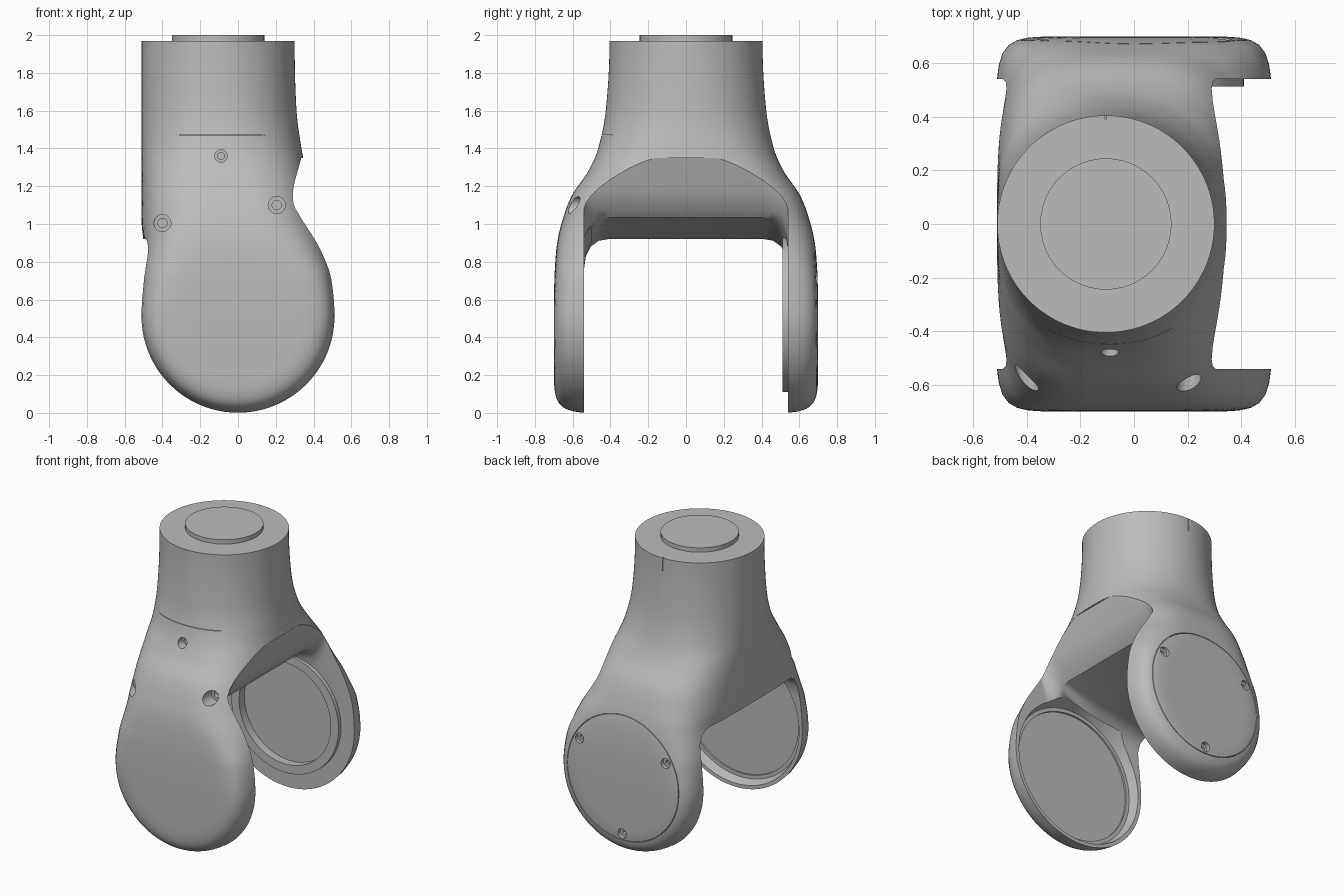
import bpy, bmesh, math

if "Cube" in bpy.data.objects:
    bpy.data.objects.remove(bpy.data.objects["Cube"], do_unlink=True)

NECK_X = -0.105
HUB_Z = 0.512
HUB_R = 0.515
BORE_Z = 0.52

grey = bpy.data.materials.new("satin grey")
grey.use_nodes = True
grey.diffuse_color = (0.5, 0.5, 0.5, 1)
grey.node_tree.nodes["Principled BSDF"].inputs["Base Color"].default_value = (0.5, 0.5, 0.5, 1)


def activate(obj):
    bpy.ops.object.select_all(action="DESELECT")
    obj.select_set(True)
    bpy.context.view_layer.objects.active = obj


def loft(name, rows):
    """Skin closed rings of equal length and cap both ends."""
    bm = bmesh.new()
    rings = [[bm.verts.new(p) for p in row] for row in rows]
    for low, high in zip(rings, rings[1:]):
        for i in range(len(low)):
            j = (i + 1) % len(low)
            bm.faces.new((low[i], low[j], high[j], high[i]))
    bm.faces.new(rings[0])
    bm.faces.new(rings[-1])
    bmesh.ops.recalc_face_normals(bm, faces=bm.faces)
    mesh = bpy.data.meshes.new(name)
    bm.to_mesh(mesh)
    bm.free()
    obj = bpy.data.objects.new(name, mesh)
    bpy.context.collection.objects.link(obj)
    return obj


def drum(name, x, z, radius, y_a, y_b, sides=64, taper=1):
    """Cylinder lying along y; taper scales the radius at the front end."""
    bpy.ops.mesh.primitive_cone_add(
        vertices=sides, radius1=radius, radius2=radius * taper, depth=abs(y_b - y_a),
        location=(x, (y_a + y_b) / 2, z), rotation=(math.pi / 2, 0, 0))
    obj = bpy.context.object
    obj.name = name
    return obj


def box(name, centre, size):
    bpy.ops.mesh.primitive_cube_add(size=1, location=centre)
    obj = bpy.context.object
    obj.name = name
    obj.scale = size
    return obj


def cut(target, cutter):
    """Subtract the cutter, then discard it."""
    cutter.hide_render = True
    activate(target)
    mod = target.modifiers.new("cut", "BOOLEAN")
    mod.operation = "DIFFERENCE"
    mod.solver = "EXACT"
    mod.object = cutter
    bpy.ops.object.modifier_apply(modifier=mod.name)
    bpy.data.objects.remove(cutter, do_unlink=True)


def finish(obj):
    obj.data.materials.clear()
    obj.data.materials.append(grey)
    activate(obj)
    bpy.ops.object.shade_smooth_by_angle(angle=math.radians(32))


# Fork sections above the hub: z, left x, right x, half depth, squareness
KEYS = [
    (HUB_Z, -HUB_R, HUB_R, .7, 10), (.7, -.507, .504, .697, 8),
    (.8, -.503, .486, .692, 6), (.9, -.5, .457, .682, 4.7),
    (1, -.51, .425, .66, 3.8), (1.15, -.51, .39, .605, 3.2),
    (1.28, -.51, .36, .517, 2.9), (1.4, -.51, .336, .465, 2.4),
    (1.6, -.51, .31, .425, 2.1), (1.97, -.51, .3, .405, 2),
]


def slope(i, c):
    if i in (0, len(KEYS) - 1):
        return 0
    a, b = KEYS[i - 1], KEYS[i + 1]
    return (b[c] - a[c]) / (b[0] - a[0])


def section(z):
    """Smoothly interpolated section values at a height."""
    i = max(k for k in range(len(KEYS) - 1) if KEYS[k][0] <= z)
    a, b = KEYS[i], KEYS[i + 1]
    h = b[0] - a[0]
    t = (z - a[0]) / h
    blend = t * t * (3 - 2 * t)
    return [a[c] + (b[c] - a[c]) * blend
            + h * slope(i, c) * t * (1 - t) ** 2
            + h * slope(i + 1, c) * t * t * (t - 1) for c in range(1, 5)]


def ring(z, count=128):
    """Section outline; below the hub it follows a disc with a rounded rim."""
    left, right, half, n = section(max(z, HUB_Z))
    drop = max(0, HUB_Z - z) / HUB_R
    width = math.sqrt(1 - drop * drop)
    points = []
    for k in range(count):
        a = math.tau * (k + 0.5) / count
        c, s = math.cos(a) * width, math.sin(a)
        low, high = 0, 2
        for _ in range(30):
            t = (low + high) / 2
            if (t * t * c * c + drop * drop) ** (n / 2) + abs(t * s) ** n < 1:
                low = t
            else:
                high = t
        points.append(((left + right) / 2 + (right - left) / 2 * t * c, half * t * s, z))
    return points


# Fork body: round neck blending into two round cheeks
heights = [HUB_Z * (1 - math.cos(math.pi / 2 * k / 26)) for k in range(1, 26)]
heights += [HUB_Z + (1.97 - HUB_Z) * k / 60 for k in range(61)]
fork = loft("fork_body", [ring(z) for z in heights])

# Gap between the cheeks, with filleted inner corners and a sloping roof
roof = [(-.8, .92), (-.45, .92), (-.1, .965), (.2, 1.035), (.24, 1.08),
        (.285, 1.17), (.335, 1.35), (.9, 1.36)]
fillet = [(.54, -.16), (.53, -.09), (.505, -.04), (.46, -.008), (.41, 0)]
stations = [(-y, d) for y, d in fillet] + fillet[::-1]
cut(fork, loft("gap_cutter", [
    [(x, y, z + d) for x, z in roof] + [(.9, y, -.5), (-.8, y, -.5)] for y, d in stations]))

# Tapered, stepped recess inside the front cheek, dish inside the back cheek
cut(fork, drum("recess_cutter", 0, HUB_Z, .5, -.5, -.6, 96, .93))
cut(fork, drum("recess_step_cutter", 0, HUB_Z, .44, -.5, -.612))
cut(fork, drum("dish_cutter", 0, BORE_Z, .35, .5, .57))

# Counterbored screw holes on the front: x, z, radius, floor depth
for x, z, r, floor in [(-.09, 1.36, .033, -.43), (.205, 1.1, .045, -.52), (-.4, 1.005, .045, -.51)]:
    cut(fork, drum("hole_cutter", x, z, r, -.9, floor, 32))
    cut(fork, drum("socket_cutter", x, z, r * .55, -.9, floor + .03, 24))

# Fine seam on the front of the neck and alignment slit at the back
cut(fork, box("seam_cutter", (NECK_X, -.488, 1.47), (1, .2, .003)))
cut(fork, box("slit_cutter", (NECK_X, .45, 1.95), (.005, .12, .14)))

# Flush back cover: a fine round seam and three recessed screws
COVER_Z = 0.53
seam = drum("cover_seam_cutter", 0, COVER_Z, .427, .65, .8, 96)
cut(seam, drum("cover_core_cutter", 0, COVER_Z, .423, .6, .9, 96))
cut(fork, seam)
for k in range(3):
    a = math.radians(30 + 120 * k)
    x, z = .38 * math.cos(a), COVER_Z + .38 * math.sin(a)
    cut(fork, drum("cover_hole_cutter", x, z, .033, .67, .8, 32))
    cut(fork, drum("cover_socket_cutter", x, z, .016, .65, .8, 6))
finish(fork)

# Bearing ring on the inside of the back cheek
bearing = drum("bearing_ring", 0, BORE_Z, .41, .512, .56)
cut(bearing, drum("bearing_cutter", 0, BORE_Z, .35, .4, .7))
finish(bearing)

# Flange boss on top of the neck
bpy.ops.mesh.primitive_cylinder_add(vertices=48, radius=.245, depth=.05, location=(NECK_X, 0, 1.975))
boss = bpy.context.object
boss.name = "neck_boss"
finish(boss)
